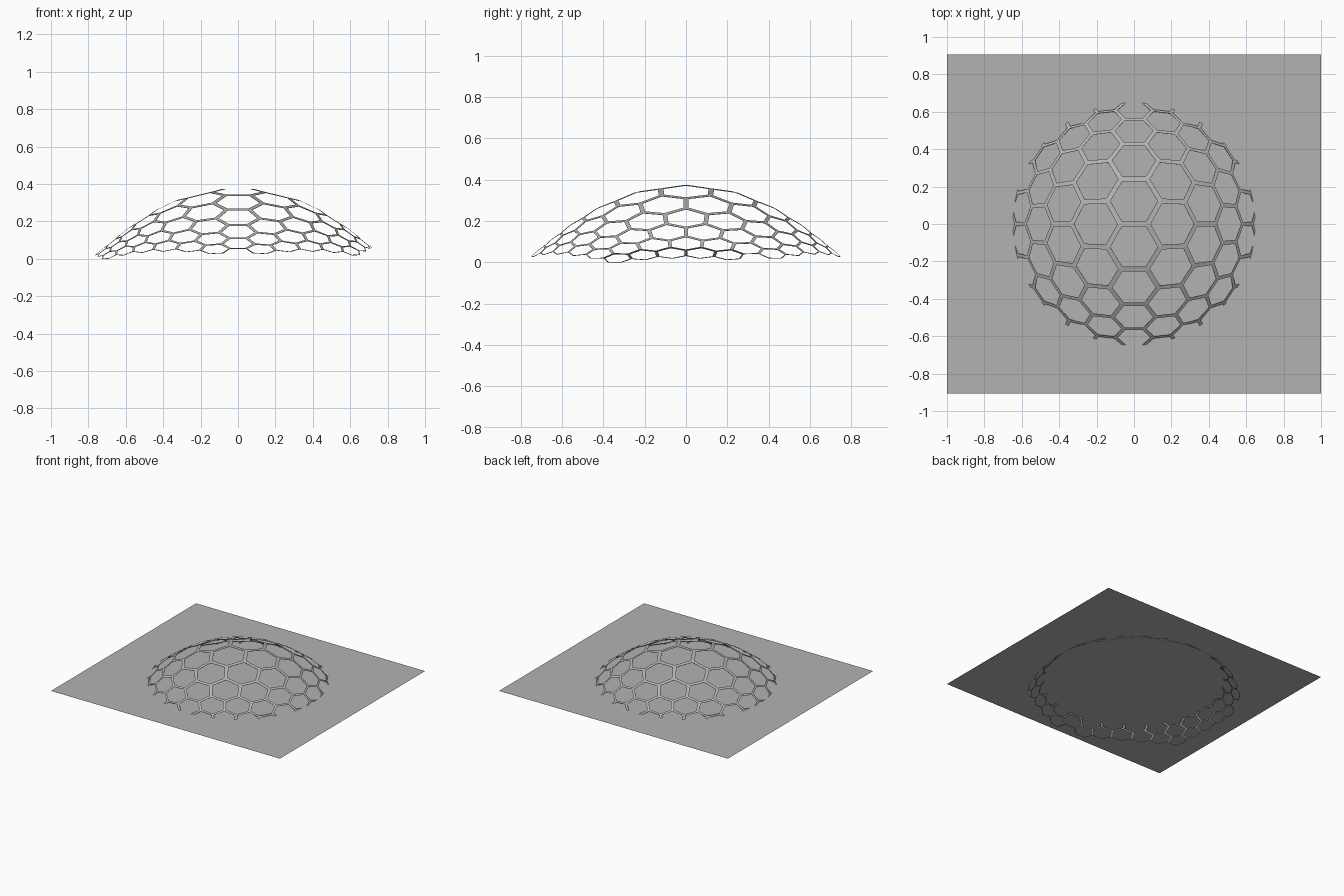
import bpy, bmesh, math
from mathutils import Vector

if "Cube" in bpy.data.objects:
    bpy.data.objects.remove(bpy.data.objects["Cube"])

SIDE = 0.1946                  # hexagon side on the flat pattern
ROW = SIDE * math.sqrt(3)      # row spacing of the flat pattern
BAR = 0.019                    # half width of a lattice bar
CENTRE_Z = -0.374              # centre the pattern is cast around

grey = bpy.data.materials.new("dark_grey")
grey.diffuse_color = (0.45, 0.45, 0.45, 1)
grey.use_nodes = True
grey.node_tree.nodes["Principled BSDF"].inputs["Base Color"].default_value = grey.diffuse_color


def new_object(name, bm):
    me = bpy.data.meshes.new(name)
    bm.to_mesh(me)
    bm.free()
    me.materials.append(grey)
    ob = bpy.data.objects.new(name, me)
    bpy.context.collection.objects.link(ob)
    return ob


def dome(x, y):
    """Cast a point of the flat pattern partly towards a sphere."""
    p = Vector((x, y, 1.0))
    d = p.length
    p *= (0.75 + 0.093 * (d - 1)) / d
    return p + Vector((0, 0, CENTRE_Z))


def hexagon(cx, cy, r):
    return [dome(cx + r * math.cos(i * math.pi / 3),
                 cy + r * math.sin(i * math.pi / 3)) for i in range(6)]


# Cells: a round patch plus an extra column on the left edge
cells = []
for n in range(-6, 6):
    for m in range(-6, 7):
        row = m + (0.5 if n % 2 == 0 else 0)
        cx, cy = 1.5 * SIDE * n, ROW * row
        extra = n == -6 and -2.5 <= row <= 1.5
        if n > -6 and math.hypot(cx, cy) < 1.79 or extra:
            cells.append((cx, cy))

# Lattice dome: each cell is a hexagonal ring of flat bars
bm = bmesh.new()
for cx, cy in cells:
    outer = [bm.verts.new(p) for p in hexagon(cx, cy, SIDE)]
    inner = [bm.verts.new(p) for p in hexagon(cx, cy, SIDE - BAR * 2 / math.sqrt(3))]
    for i in range(6):
        j = (i + 1) % 6
        bm.faces.new((outer[i], outer[j], inner[j], inner[i]))
bmesh.ops.remove_doubles(bm, verts=bm.verts, dist=0.0005)
lattice = new_object("lattice_dome", bm)
mod = lattice.modifiers.new("thickness", 'SOLIDIFY')
mod.thickness = 0.0015
mod.offset = 0

# Flat sheet cutting through the lower part of the dome
bm = bmesh.new()
bm.faces.new([bm.verts.new((x, y, 0.115)) for x, y in
              ((-1, -0.905), (1, -0.905), (1, 0.905), (-1, 0.905))])
new_object("base_sheet", bm)
